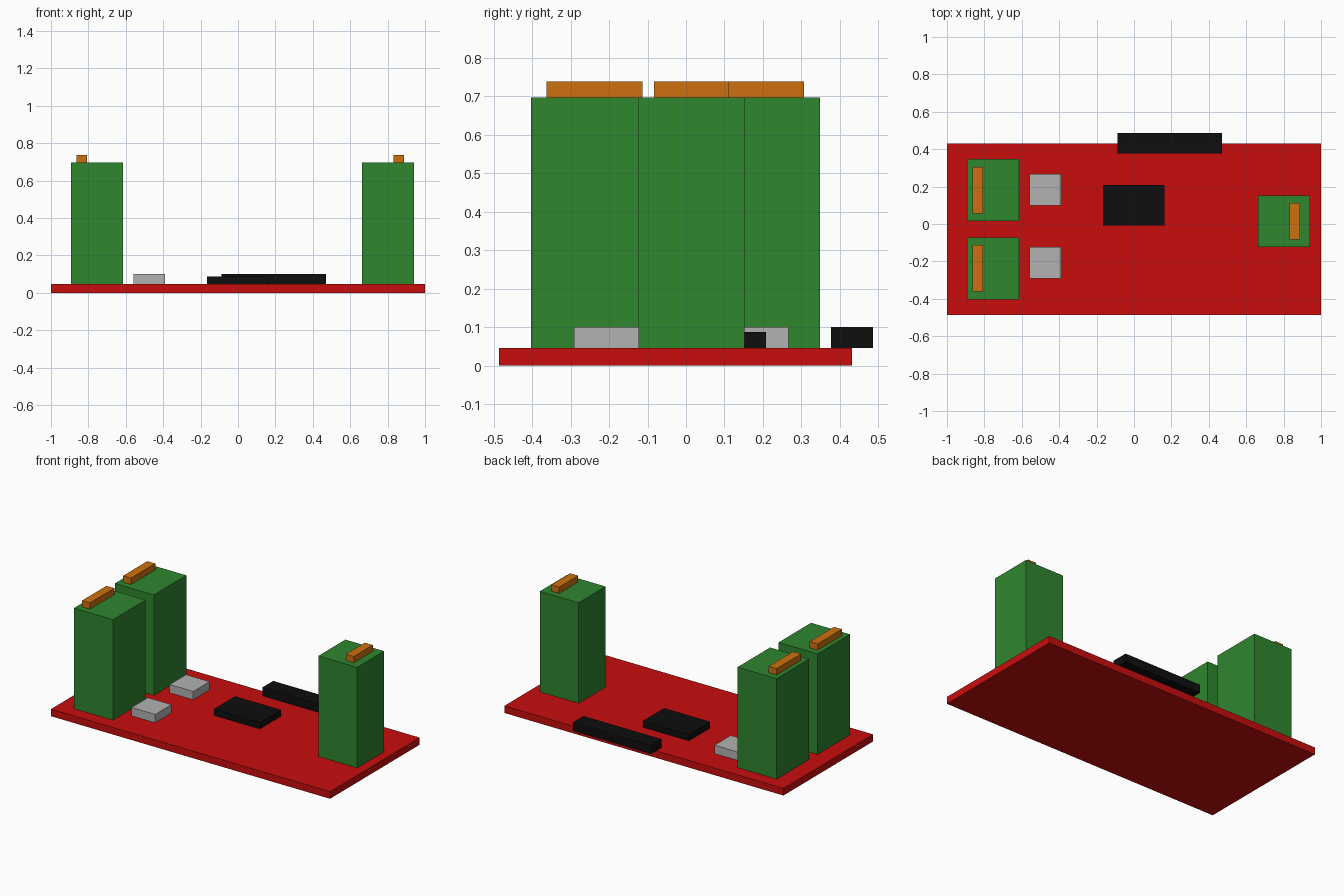
import bpy

if "Cube" in bpy.data.objects:
    bpy.data.objects.remove(bpy.data.objects["Cube"])


def material(name, r, g, b):
    m = bpy.data.materials.new(name)
    lin = lambda c: ((c / 255 + 0.055) / 1.055) ** 2.4 if c > 10 else c / 255 / 12.92
    m.diffuse_color = (lin(r), lin(g), lin(b), 1)
    m.use_nodes = True
    m.node_tree.nodes["Principled BSDF"].inputs["Base Color"].default_value = m.diffuse_color
    return m


RED = material("board red", 200, 13, 13)
GREEN = material("terminal green", 47, 134, 47)
ORANGE = material("contact orange", 204, 113, 14)
GREY = material("component grey", 178, 178, 178)
BLACK = material("plastic black", 14, 14, 14)


def box(name, x, y, z, mat):
    """Box spanning the (low, high) ranges on each axis."""
    bpy.ops.mesh.primitive_cube_add(size=1, location=[sum(r) / 2 for r in (x, y, z)])
    ob = bpy.context.object
    ob.name = name
    ob.scale = [r[1] - r[0] for r in (x, y, z)]
    bpy.ops.object.transform_apply(location=False, rotation=False, scale=True)
    ob.data.materials.append(mat)
    return ob


DECK = 0.046   # top of the circuit board
TOP = 0.697    # top of the tall blocks
CAP = 0.738    # top of the contact strips

# Circuit board
box("circuit_board", (-1, 1), (-0.486, 0.431), (0, DECK), RED)

# Left pair: tall block, contact strip and small component each
for label, y in (("front", -0.403), ("back", 0.016)):
    box(f"{label}_left_block", (-0.893, -0.614), (y, y + 0.332), (DECK, TOP), GREEN)
    box(f"{label}_left_contact", (-0.864, -0.807), (y + 0.041, y + 0.290), (TOP, CAP), ORANGE)
for label, y in (("front", -0.291), ("back", 0.099)):
    box(f"{label}_component", (-0.559, -0.390), (y, y + 0.167), (DECK, 0.1), GREY)

# Right block and its contact strip
box("right_block", (0.663, 0.941), (-0.124, 0.152), (DECK, TOP), GREEN)
box("right_contact", (0.831, 0.888), (-0.083, 0.111), (TOP, CAP), ORANGE)

# Chip and the connector overhanging the back edge
box("chip", (-0.167, 0.163), (-0.009, 0.208), (DECK, 0.087), BLACK)
box("edge_connector", (-0.088, 0.471), (0.377, 0.486), (DECK, 0.101), BLACK)
